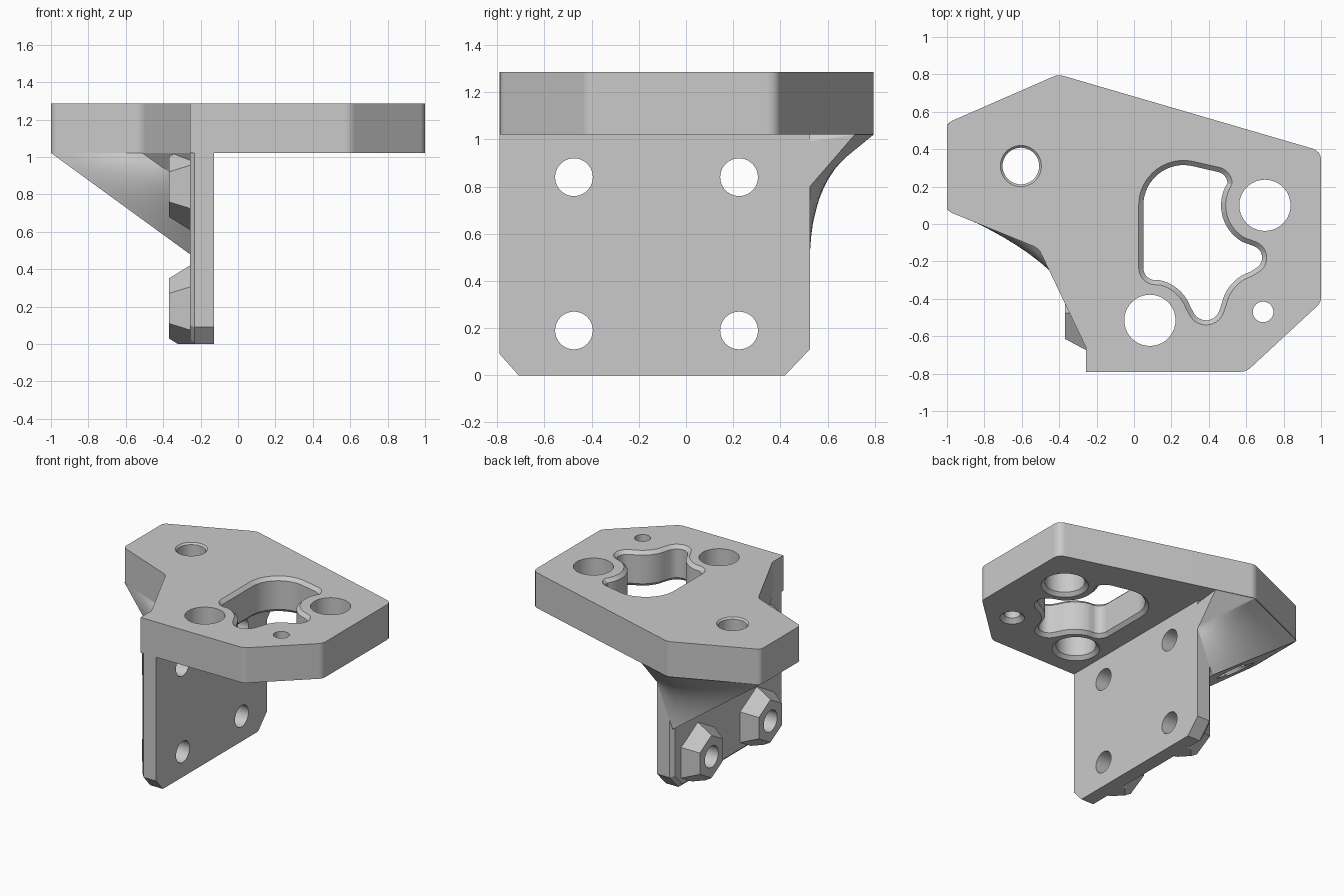
import bpy, bmesh
from math import cos, sin, radians
from mathutils import Vector

if "Cube" in bpy.data.objects:
    bpy.data.objects.remove(bpy.data.objects["Cube"])

grey = bpy.data.materials.new("plain grey")
grey.use_nodes = True
grey.diffuse_color = (0.59, 0.59, 0.59, 1)
grey.node_tree.nodes["Principled BSDF"].inputs["Base Color"].default_value = grey.diffuse_color

TOP, SEAT = 1.285, 1.02            # upper and lower face of the top plate
INNER, OUTER = -0.127, -0.257      # two faces of the upright plate
OVER = 0.01                        # overshoot of cutters past a face


def make_object(name, bm):
    bmesh.ops.recalc_face_normals(bm, faces=bm.faces)
    mesh = bpy.data.meshes.new(name)
    bm.to_mesh(mesh)
    bm.free()
    mesh.materials.append(grey)
    ob = bpy.data.objects.new(name, mesh)
    bpy.context.collection.objects.link(ob)
    return ob


def loft(name, rings, floor=None):
    """Solid through equal-length rings of points, optionally cut at a floor height."""
    bm = bmesh.new()
    loops = [[bm.verts.new(p) for p in ring] for ring in rings]
    n = len(loops[0])
    for a, b in zip(loops, loops[1:]):
        for i in range(n):
            j = (i + 1) % n
            bm.faces.new((a[i], a[j], b[j], b[i]))
    bm.faces.new(loops[0][::-1])
    bm.faces.new(loops[-1])
    if floor is not None:
        bmesh.ops.bisect_plane(bm, geom=bm.verts[:] + bm.edges[:] + bm.faces[:],
                               plane_co=(0, 0, floor), plane_no=(0, 0, -1), clear_outer=True)
        bmesh.ops.holes_fill(bm, edges=[e for e in bm.edges if e.is_boundary])
    return make_object(name, bm)


def arc(cx, cy, r, a0, a1, n=10):
    angles = [radians(a0 + (a1 - a0) * i / n) for i in range(n + 1)]
    return [(cx + r * cos(a), cy + r * sin(a)) for a in angles]


def circle(cx, cy, r, n=40):
    return arc(cx, cy, r, 0, 360 - 360 / n, n - 1)


def at_z(pts, z):
    return [(x, y, z) for x, y in pts]


def at_x(pts, x):
    return [(x, y, z) for y, z in pts]


def rounded(corners, n=4):
    """Round each (x, y, size) corner with a short curve."""
    pts = []
    for i, (x, y, size) in enumerate(corners):
        c = Vector((x, y))
        if not size:
            pts.append((x, y))
            continue
        p = c + (Vector(corners[i - 1][:2]) - c).normalized() * size
        q = c + (Vector(corners[(i + 1) % len(corners)][:2]) - c).normalized() * size
        for k in range(n + 1):
            t = k / n
            pts.append(tuple(p * (1 - t) ** 2 + c * 2 * t * (1 - t) + q * t * t))
    return pts


def window(d):
    """Lobed opening, drawn in by d; its concave arcs run around the nearby holes."""
    return (arc(0.265, 0.1, 0.24 - d, 180, 75, 16)
            + arc(0.435, 0.215, 0.09 - d, 75, 0)
            + arc(0.69, 0.1, 0.2 + d, 152, 240)
            + arc(0.62, -0.18, 0.09 - d, 70, -60)
            + arc(0.69, -0.47, 0.2 + d, 108, 168)
            + arc(0.385, -0.44, 0.1 - d, -15, -160)
            + arc(0.09, -0.52, 0.2 + d, 20, 77)
            + arc(0.115, -0.235, 0.09 - d, -95, -180))


def bore(name, x, y, r, top=0.0, bottom=0.0, low=SEAT):
    """Vertical hole cutter, its ends widened where a chamfer is given."""
    steps = [(low - OVER, r + bottom + OVER), (low + bottom, r)] if bottom else [(low - OVER, r)]
    steps += [(TOP - top, r), (TOP + OVER, r + top + OVER)] if top else [(TOP + OVER, r)]
    return loft(name, [at_z(circle(x, y, rad), z) for z, rad in steps])


def finish(ob, cutters):
    bpy.context.view_layer.objects.active = ob
    for c in cutters:
        m = ob.modifiers.new("cut", 'BOOLEAN')
        m.operation, m.solver, m.object = 'DIFFERENCE', 'EXACT', c
        m.use_self = True
        bpy.ops.object.modifier_apply(modifier=m.name)
    bpy.ops.object.select_all(action='DESELECT')
    ob.select_set(True)
    bpy.ops.object.shade_smooth_by_angle(angle=radians(25))
    w = ob.modifiers.new("even shading", 'WEIGHTED_NORMAL')
    w.keep_sharp = True


# Cutters
RIM = 0.025
window_cut = loft("window_cutter", [at_z(window(d), z) for z, d in (
    (SEAT - OVER, -OVER), (SEAT + RIM, RIM), (TOP - RIM, RIM), (TOP + OVER, -OVER))])
large_bores = [bore("large_bore_cutter", x, y, 0.137, bottom=RIM)
               for x, y in ((0.085, -0.515), (0.7, 0.1))]
small_bore = bore("small_bore_cutter", 0.69, -0.47, 0.055, bottom=0.03)
corner_bore = bore("corner_bore_cutter", -0.605, 0.31, 0.098, top=0.012, low=0.3)
bolt_centres = [(y, z) for y in (-0.475, 0.225) for z in (0.19, 0.84)]
bolt_cuts = [loft("bolt_cutter", [at_x(circle(y, z, 0.08), x) for x in (-1.2, 0)])
             for y, z in bolt_centres]

# Top plate
outline = rounded([(-1, 0.54, 0.03), (-0.405, 0.8, 0.03), (1, 0.39, 0.05), (1, -0.42, 0.03),
                   (0.6, -0.79, 0.03), (OUTER, -0.79, 0), (OUTER, -0.66, 0),
                   (-0.51, -0.13, 0.03), (-1, 0.07, 0.03)])
top_plate = loft("top_plate", [at_z(outline, SEAT), at_z(outline, TOP)])
finish(top_plate, [window_cut, *large_bores, small_bore, corner_bore])


# Upright plate with chamfered lower corners and an eased outer rim
def upright(d):
    k = d * 0.4
    return [(-0.79 + d, SEAT), (-0.79 + d, 0.09 + k), (-0.71 + k, d), (0.42 - k, d),
            (0.525 - d, 0.11 + k), (0.525 - d, SEAT)]


upright_plate = loft("upright_plate", [at_x(upright(d), x) for x, d in (
    (INNER, 0), (OUTER + RIM, 0), (OUTER, RIM))])
finish(upright_plate, bolt_cuts)

# Hexagonal bosses around the bolt holes
for (y, z), cut in zip(bolt_centres, bolt_cuts):
    rings = [at_x(arc(y, z, r, 90, 390, 5), x)
             for x, r in ((OUTER + 0.03, 0.23), (OUTER, 0.23), (-0.37, 0.16))]
    finish(loft("hex_boss", rings, floor=0.0), [cut])

# Gusset: ruled surfaces from the top plate down to the upright plate
bm = bmesh.new()
N = 10


def patch(a, b, c, d):
    a, b, c, d = map(Vector, (a, b, c, d))
    grid = [[bm.verts.new(a.lerp(b, i / N).lerp(d.lerp(c, i / N), j / N))
             for i in range(N + 1)] for j in range(N + 1)]
    for j in range(N):
        for i in range(N):
            bm.faces.new((grid[j][i], grid[j][i + 1], grid[j + 1][i + 1], grid[j + 1][i]))


upper = [(-0.405, 0.795, SEAT), (-0.998, 0.535, SEAT), (-0.998, 0.075, SEAT), (-0.51, -0.13, SEAT)]
lower = [(INNER, 0.525, 0.8), (OUTER, 0.525, 0.48), (OUTER, -0.235, 0.48), (OUTER, -0.5, 0.84)]
back_end, front_end = (INNER, 0.715, SEAT), (OUTER, -0.66, SEAT)
for i in range(3):
    patch(lower[i], upper[i], upper[i + 1], lower[i + 1])
patch(lower[0], back_end, upper[0], upper[0])
patch(lower[3], front_end, upper[3], upper[3])
for ring, centre in ((upper, (-0.5, 0.2, SEAT)), (lower, (INNER, 0.45, 0.98))):
    loop = [back_end, *ring, front_end]
    for i, p in enumerate(loop):
        patch(loop[i - 1], p, centre, centre)
bmesh.ops.remove_doubles(bm, verts=bm.verts, dist=0.0001)
bmesh.ops.triangulate(bm, faces=bm.faces)
gusset = make_object("gusset", bm)
finish(gusset, [corner_bore, bolt_cuts[1], bolt_cuts[3]])

# Remove the cutters
for c in [window_cut, *large_bores, small_bore, corner_bore, *bolt_cuts]:
    bpy.data.objects.remove(c)
